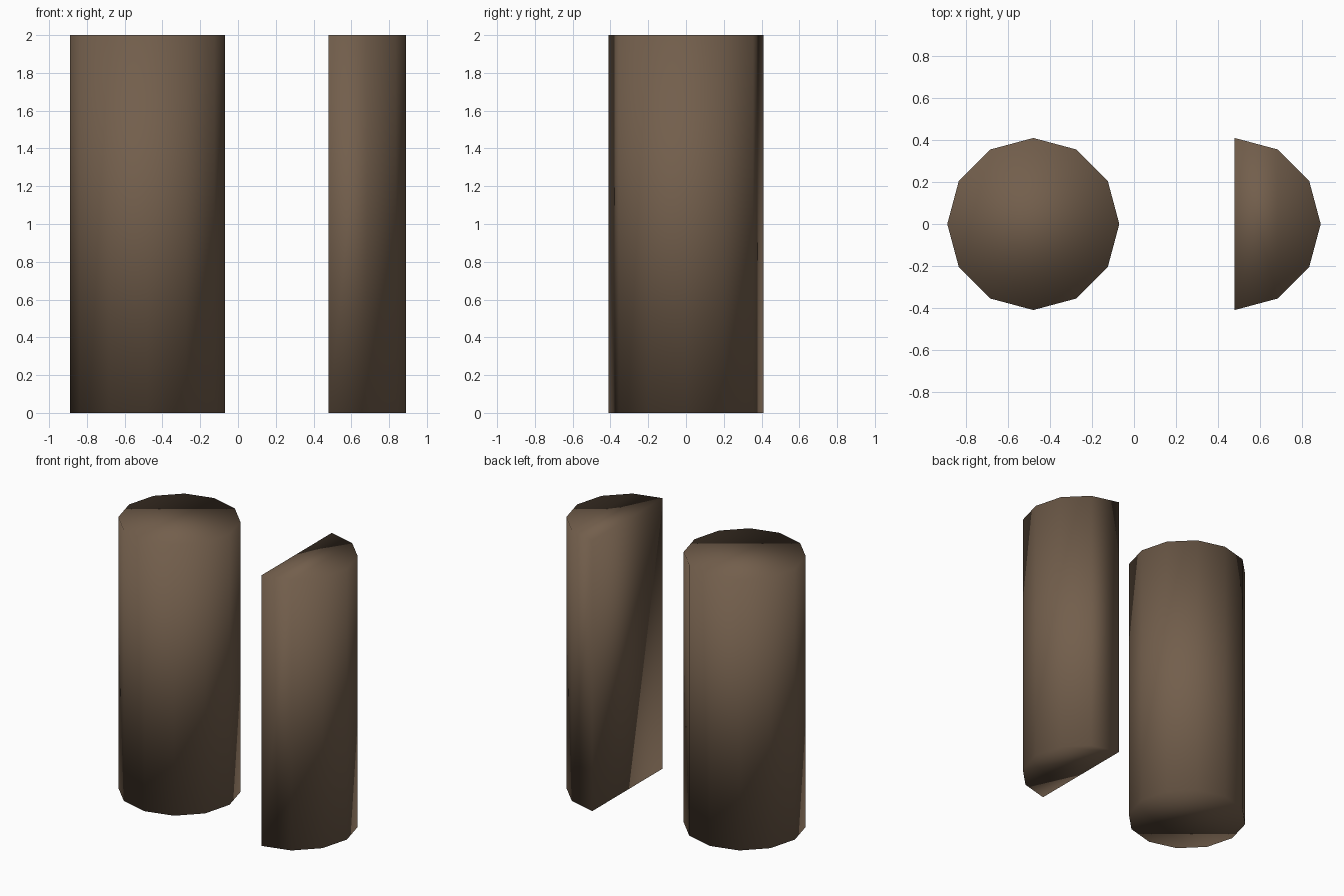
import bpy, bmesh, math

if "Cube" in bpy.data.objects:
    bpy.data.objects.remove(bpy.data.objects["Cube"])

RADIUS, HEIGHT, OFFSET = 0.41, 2.0, 0.48

bark = bpy.data.materials.new("brown_wood")
bark.diffuse_color = (0.17, 0.113, 0.072, 1)
bark.use_nodes = True
bark.node_tree.nodes["Principled BSDF"].inputs["Base Color"].default_value = bark.diffuse_color


def log(name, x, angles):
    """Extrude a profile of points on a circle straight up into a closed log."""
    bm = bmesh.new()
    profile = [bm.verts.new((RADIUS * math.cos(math.radians(a)),
                             RADIUS * math.sin(math.radians(a)), 0)) for a in angles]
    base = bm.faces.new(profile)
    top = bmesh.ops.extrude_face_region(bm, geom=[base], use_keep_orig=True)["geom"]
    bmesh.ops.translate(bm, vec=(0, 0, HEIGHT),
                        verts=[v for v in top if isinstance(v, bmesh.types.BMVert)])
    bmesh.ops.recalc_face_normals(bm, faces=bm.faces)
    for f in bm.faces:
        f.smooth = True  # soft shading runs over the rims too
    mesh = bpy.data.meshes.new(name)
    bm.to_mesh(mesh)
    bm.free()
    mesh.materials.append(bark)
    obj = bpy.data.objects.new(name, mesh)
    obj.location.x = x
    bpy.context.collection.objects.link(obj)


# Whole twelve-sided log on the left
log("whole_log", -OFFSET, range(0, 360, 30))
# Split half log on the right, flat side facing the whole one
log("half_log", OFFSET, range(-90, 91, 30))
